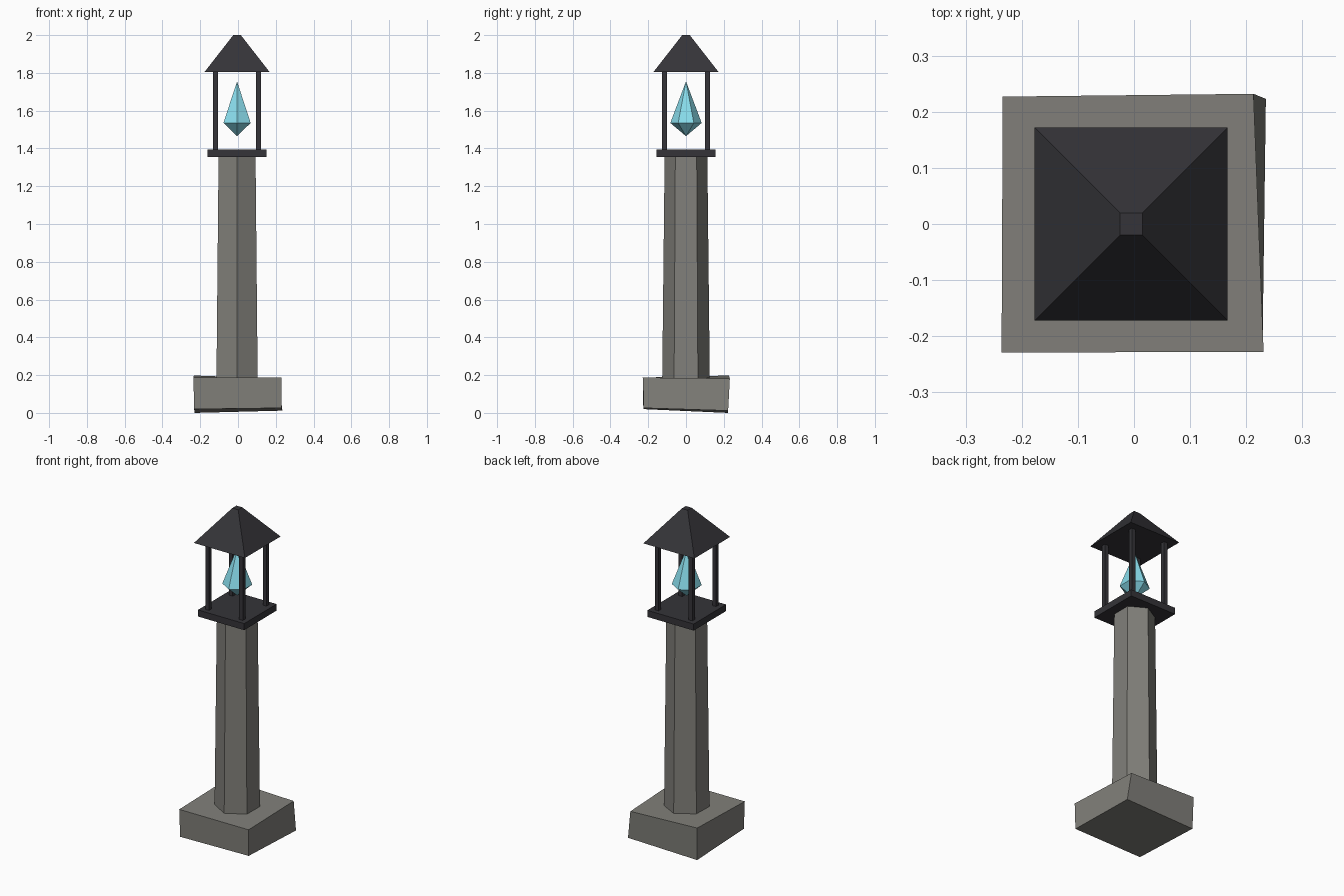
import bpy, bmesh
from math import cos, sin, tau

if "Cube" in bpy.data.objects:
    bpy.data.objects.remove(bpy.data.objects["Cube"])

CX = -0.005  # the post stands slightly left of the rough base's centre


def material(name, rgb):
    m = bpy.data.materials.new(name)
    m.diffuse_color = (*rgb, 1)
    m.use_nodes = True
    m.node_tree.nodes["Principled BSDF"].inputs["Base Color"].default_value = m.diffuse_color
    return m


stone = material("stone", (0.22, 0.215, 0.195))
iron = material("dark_iron", (0.035, 0.034, 0.04))
glow = material("crystal_blue", (0.25, 0.72, 0.84))


def ring(sides, radius, z, x=CX, y=0, turn=0.25):
    """Regular polygon; by default one corner points along y."""
    return [(x + radius * cos(tau * (i / sides + turn)),
             y + radius * sin(tau * (i / sides + turn)), z) for i in range(sides)]


def square(half, z, x=CX, y=0):
    return [(x + sx * half, y + sy * half, z)
            for sx, sy in ((-1, -1), (1, -1), (1, 1), (-1, 1))]


def loft(name, rings, mat):
    """Solid through stacked rings; a one-point ring makes a tip."""
    bm = bmesh.new()
    rows = [[bm.verts.new(p) for p in r] for r in rings]
    for a, b in zip(rows, rows[1:]):
        n = max(len(a), len(b))
        for i in range(n):
            j = (i + 1) % n
            quad = [a[i % len(a)], a[j % len(a)], b[j % len(b)], b[i % len(b)]]
            bm.faces.new(list(dict.fromkeys(quad)))
    for r in (rows[0], rows[-1]):
        if len(r) > 2:
            bm.faces.new(r)
    bmesh.ops.recalc_face_normals(bm, faces=bm.faces)
    me = bpy.data.meshes.new(name)
    bm.to_mesh(me)
    bm.free()
    me.materials.append(mat)
    ob = bpy.data.objects.new(name, me)
    bpy.context.collection.objects.link(ob)
    return ob


# Rough-hewn, slightly crooked base block
loft("base_block", [
    [(-0.232, -0.226, 0.02), (0.229, -0.224, 0.026), (0.235, 0.223, 0.012), (-0.23, 0.222, 0.0)],
    [(-0.236, -0.229, 0.187), (0.231, -0.228, 0.187), (0.213, 0.232, 0.182), (-0.234, 0.227, 0.198)],
], stone)

# Tapered hexagonal pillar
loft("pillar", [ring(6, 0.126, 0.17), ring(6, 0.113, 1.36)], stone)

# Lantern floor, corner posts and roof
loft("lantern_floor", [square(0.156, 1.355), square(0.156, 1.395)], iron)
for side, sx in (("left", -1), ("right", 1)):
    for end, sy in (("front", -1), ("back", 1)):
        x, y = CX + sx * 0.114, sy * 0.114
        loft(f"lantern_post_{end}_{side}",
             [square(0.0125, 1.39, x, y), square(0.0125, 1.81, x, y)], iron)
loft("lantern_roof", [square(0.172, 1.805), square(0.02, 2.0)], iron)

# Hanging crystal
loft("crystal", [[(CX, 0, 1.465)], ring(6, 0.083, 1.535), [(CX, 0, 1.755)]], glow)
